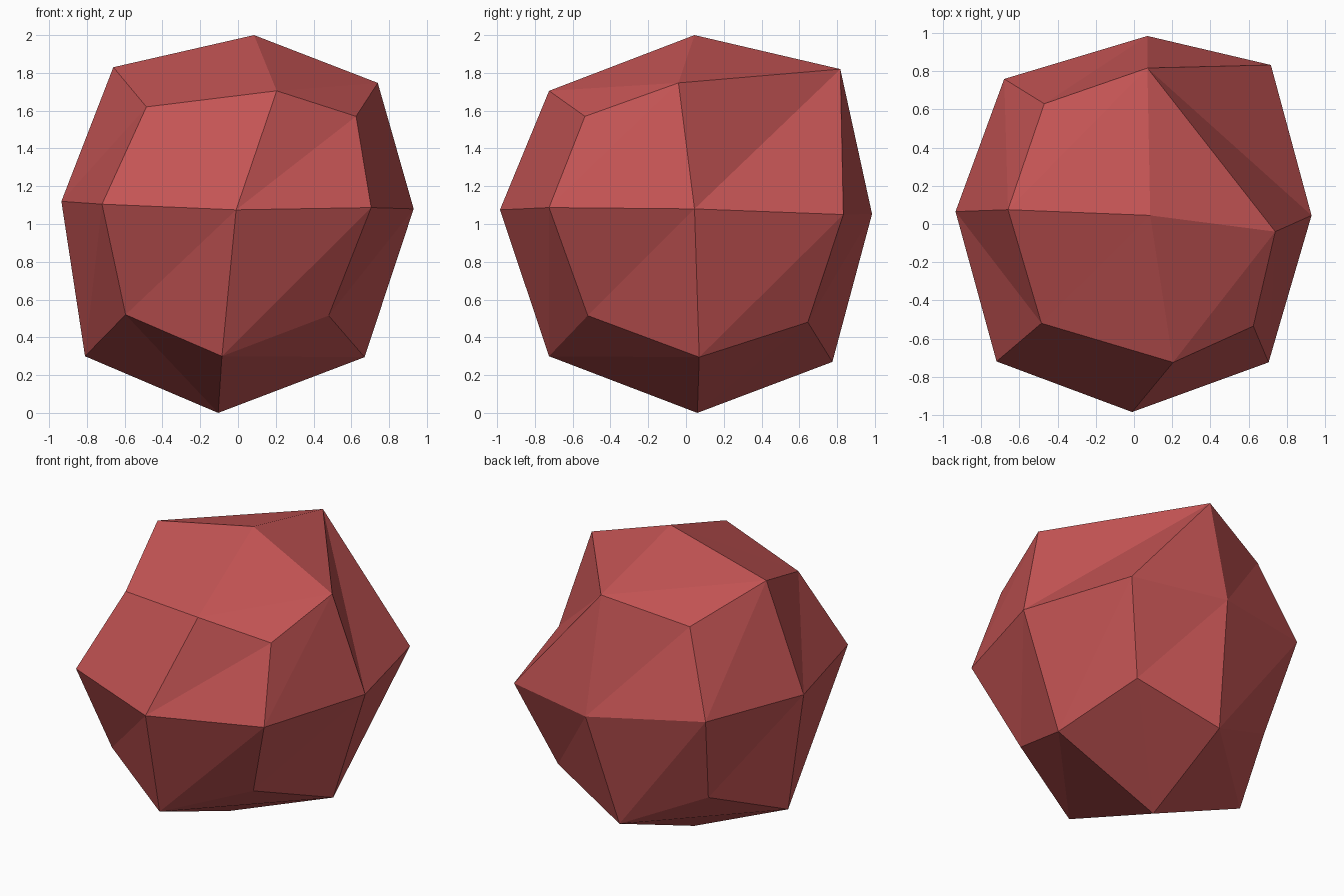
import bpy, bmesh
from itertools import product

if "Cube" in bpy.data.objects:
    bpy.data.objects.remove(bpy.data.objects["Cube"])

# Rough boulder: a 3x3x3 cage (a cube split once and rounded), each point nudged.
# Points run x fastest, then y, then z; the middle and the chipped-off corner are None.
CAGE = [
    # lower ring
    (-.595, -.51, .52), (-.085, -.725, .30), (.48, -.52, .515),
    (-.81, .055, .30), (-.105, .06, 0), (.67, .07, .295),
    (-.57, .573, .514), (-.04, .775, .27), (.515, .645, .48),
    # middle ring
    (-.72, -.72, 1.105), (-.01, -.985, 1.075), (.705, -.725, 1.087),
    (-.935, .065, 1.12), None, (.93, .045, 1.08),
    (-.68, .76, 1.13), (.07, .985, 1.053), (.717, .833, 1.05),
    # upper ring
    (-.485, -.52, 1.62), (.205, -.725, 1.705), (.625, -.535, 1.57),
    (-.66, .075, 1.83), (.085, .045, 2.0), (.74, -.04, 1.747),
    (-.47, .63, 1.676), (.07, .817, 1.82), None,
]

# Each side as a map from its own (right, up) grid to the cage
SIDES = [
    lambda u, v: (u, -1, v), lambda u, v: (-u, 1, v),     # front, back
    lambda u, v: (1, u, v), lambda u, v: (-1, -u, v),     # right, left
    lambda u, v: (u, v, 1), lambda u, v: (u, v, -1),      # top, bottom
]

bm = bmesh.new()
keys = [(i, j, k) for k, j, i in product((-1, 0, 1), repeat=3)]
verts = {key: bm.verts.new(co) for key, co in zip(keys, CAGE) if co}

# Four quads per side, all split along the same diagonal
for side in SIDES:
    for u, v in product((-1, 0), repeat=2):
        q = [side(u, v), side(u + 1, v), side(u + 1, v + 1), side(u, v + 1)]
        if all(key in verts for key in q):
            a, b, c, d = (verts[key] for key in q)
            bm.faces.new((a, b, c))
            bm.faces.new((a, c, d))

# Chipped corner: a fan closing the six-sided gap
rim = [verts[k] for k in ((0, 1, 1), (0, 0, 1), (1, 0, 1), (1, 0, 0), (1, 1, 0), (0, 1, 0))]
for p, q in zip(rim[1:], rim[2:]):
    bm.faces.new((rim[0], p, q))

bmesh.ops.recalc_face_normals(bm, faces=bm.faces)
mesh = bpy.data.meshes.new("boulder")
bm.to_mesh(mesh)
bm.free()

red = bpy.data.materials.new("dull red")
red.diffuse_color = (0.56, 0.09, 0.09, 1)
red.use_nodes = True
red.node_tree.nodes["Principled BSDF"].inputs["Base Color"].default_value = red.diffuse_color
mesh.materials.append(red)
boulder = bpy.data.objects.new("boulder", mesh)
bpy.context.collection.objects.link(boulder)
